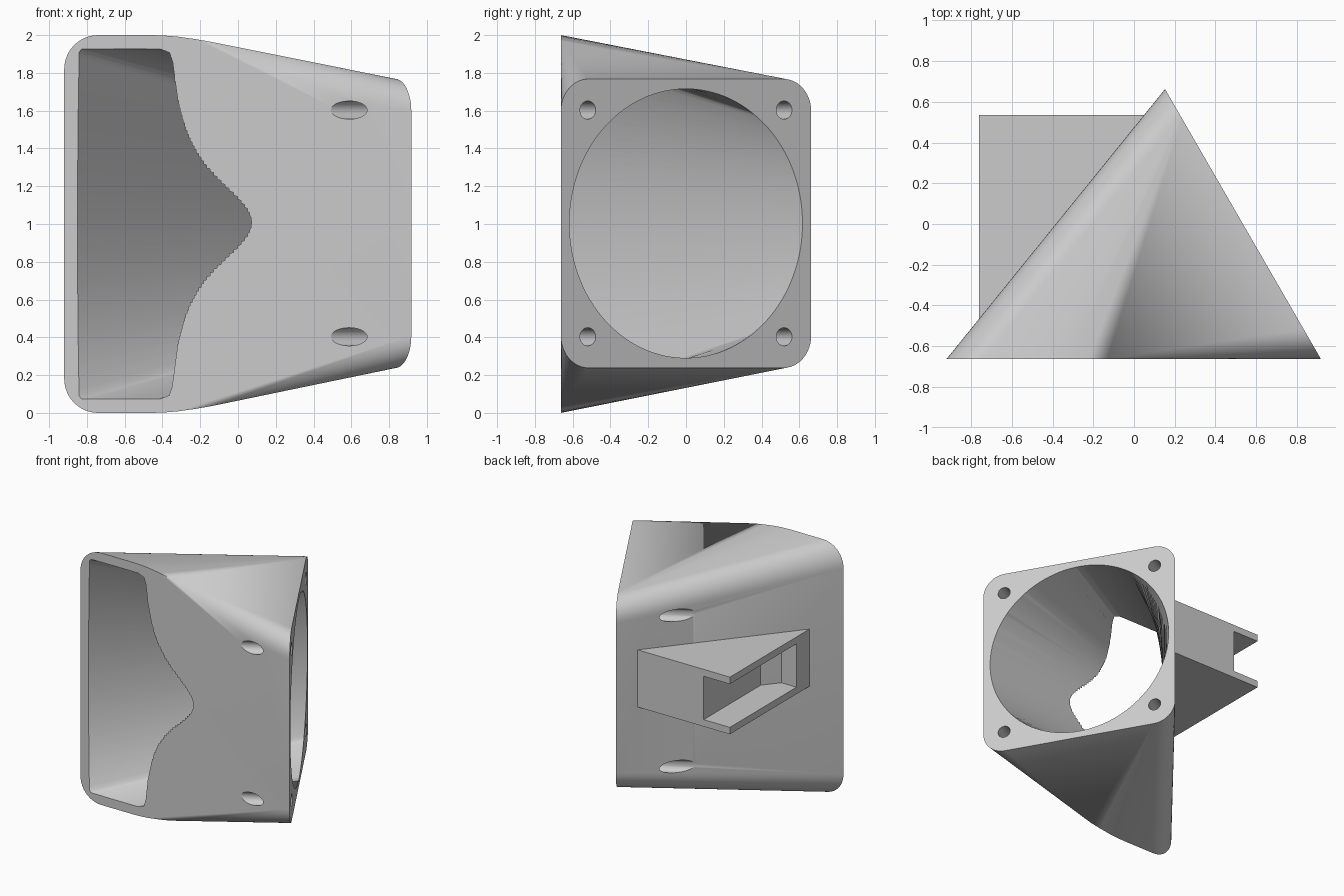
import bpy, bmesh
from math import sin, cos, radians
from mathutils import Vector

if "Cube" in bpy.data.objects:
    bpy.data.objects.remove(bpy.data.objects["Cube"])

grey = bpy.data.materials.new("light grey plastic")
grey.use_nodes = True
colour = (0.6, 0.6, 0.6, 1)
grey.diffuse_color = colour
grey.node_tree.nodes["Principled BSDF"].inputs["Base Color"].default_value = colour

# Fan plane frame: u runs along the plane, n points out of it
FRONT = -0.662
MID = Vector((0.535, 0.0, 1.003))
U = Vector((-0.5, 0.866, 0)).normalized()
N = Vector((0.866, 0.5, 0)).normalized()
Z = Vector((0, 0, 1))


def fan_point(a, b, out=0.0):
    return MID + U * a + Z * b + N * out


def finish(name, bm):
    bmesh.ops.recalc_face_normals(bm, faces=bm.faces)
    mesh = bpy.data.meshes.new(name)
    bm.to_mesh(mesh)
    bm.free()
    obj = bpy.data.objects.new(name, mesh)
    bpy.context.collection.objects.link(obj)
    mesh.materials.append(grey)
    return obj


def loft(name, rings):
    """Skin closed rings of equal length and cap both ends."""
    bm = bmesh.new()
    loops = [[bm.verts.new(p) for p in ring] for ring in rings]
    count = len(loops[0])
    for a, b in zip(loops, loops[1:]):
        for i in range(count):
            j = (i + 1) % count
            bm.faces.new((a[i], a[j], b[j], b[i]))
    bm.faces.new(loops[0])
    bm.faces.new(loops[-1])
    return finish(name, bm)


def box(name, low, high):
    rings = [[(low[0], low[1], z), (high[0], low[1], z),
              (high[0], high[1], z), (low[0], high[1], z)] for z in (low[2], high[2])]
    return loft(name, rings)


def cut(target, cutter):
    cutter.hide_render = True
    mod = target.modifiers.new("cut", "BOOLEAN")
    mod.operation, mod.solver, mod.object = "DIFFERENCE", "EXACT", cutter
    bpy.ops.object.select_all(action="DESELECT")
    bpy.context.view_layer.objects.active = target
    target.select_set(True)
    bpy.ops.object.modifier_apply(modifier=mod.name)
    bpy.data.objects.remove(cutter)


# Housing: hull between the rounded fan square and the tall outlet outline
half, r = 0.765, 0.17
outer = []
for sa in (-1, 1):
    for sb in (-1, 1):
        for k in range(13):
            t = radians(90 * k / 12)
            outer.append(fan_point(sa * (half - r + r * cos(t)), sb * (half - r + r * sin(t))))
upper = [(-0.74 - 0.18 * cos(radians(7.5 * k)), 1.82 + 0.18 * sin(radians(7.5 * k)))
         for k in range(13)]
upper += [(-0.45, 2), (-0.38, 1.997), (-0.32, 1.992), (-0.22, 1.978), (-0.13, 1.962)]
for x, z in upper:
    outer += [Vector((x, FRONT, z)), Vector((x, FRONT, 2 - z))]
bm = bmesh.new()
for p in outer:
    bm.verts.new(p)
hull = bmesh.ops.convex_hull(bm, input=bm.verts)
bmesh.ops.delete(bm, geom=[v for v in hull["geom_interior"] if isinstance(v, bmesh.types.BMVert)],
                 context="VERTS")
bmesh.ops.dissolve_limit(bm, angle_limit=radians(0.5), verts=bm.verts, edges=bm.edges)
housing = finish("duct_housing", bm)

# Air passage: round at the fan, rectangular at the outlet
knots = [(0, -0.385, 0), (84, -0.385, 0.86), (88, -0.4, 0.915), (92, -0.45, 0.935),
         (125, -0.87, 0.935), (180, -0.87, 0)]


def outlet_point(deg):
    side = 1 if deg <= 180 else -1
    d = deg if deg <= 180 else 360 - deg
    for (d0, x0, z0), (d1, x1, z1) in zip(knots, knots[1:]):
        if d <= d1:
            f = (d - d0) / (d1 - d0)
            return Vector((x0 + (x1 - x0) * f, -0.6875, 1 + side * (z0 + (z1 - z0) * f)))


bore = 0.712
angles = [2 * i for i in range(180)]
mouth = [[fan_point(-bore * cos(radians(d)), bore * sin(radians(d)), out) for d in angles]
         for out in (0.1, 0)]
cut(housing, loft("air_passage", mouth + [[outlet_point(d) for d in angles]]))

# Four screw holes running square to the fan plane
for sa in (-1, 1):
    for sb in (-1, 1):
        rings = [[fan_point(sa * 0.6 + 0.048 * cos(radians(10 * k)),
                            sb * 0.6 + 0.048 * sin(radians(10 * k)), out) for k in range(36)]
                 for out in (0.1, -0.75)]
        cut(housing, loft("screw_hole", rings))

# Wedge bracket on the sloping back, with a corner slot
low, high = 0.913, 1.367
wedge = [(-0.76, 0.535), (-0.76, -0.464), (-0.745, -0.464), (0.06, 0.535)]
bracket = loft("mount_bracket", [[(x, y, z) for x, y in wedge] for z in (low, high)])
cut(bracket, box("bracket_slot", (-0.9, -0.3, low + 0.055), (-0.53, 0.7, high - 0.055)))

for obj in (housing, bracket):
    bpy.ops.object.select_all(action="DESELECT")
    bpy.context.view_layer.objects.active = obj
    obj.select_set(True)
    bpy.ops.object.shade_smooth_by_angle(angle=radians(30))
